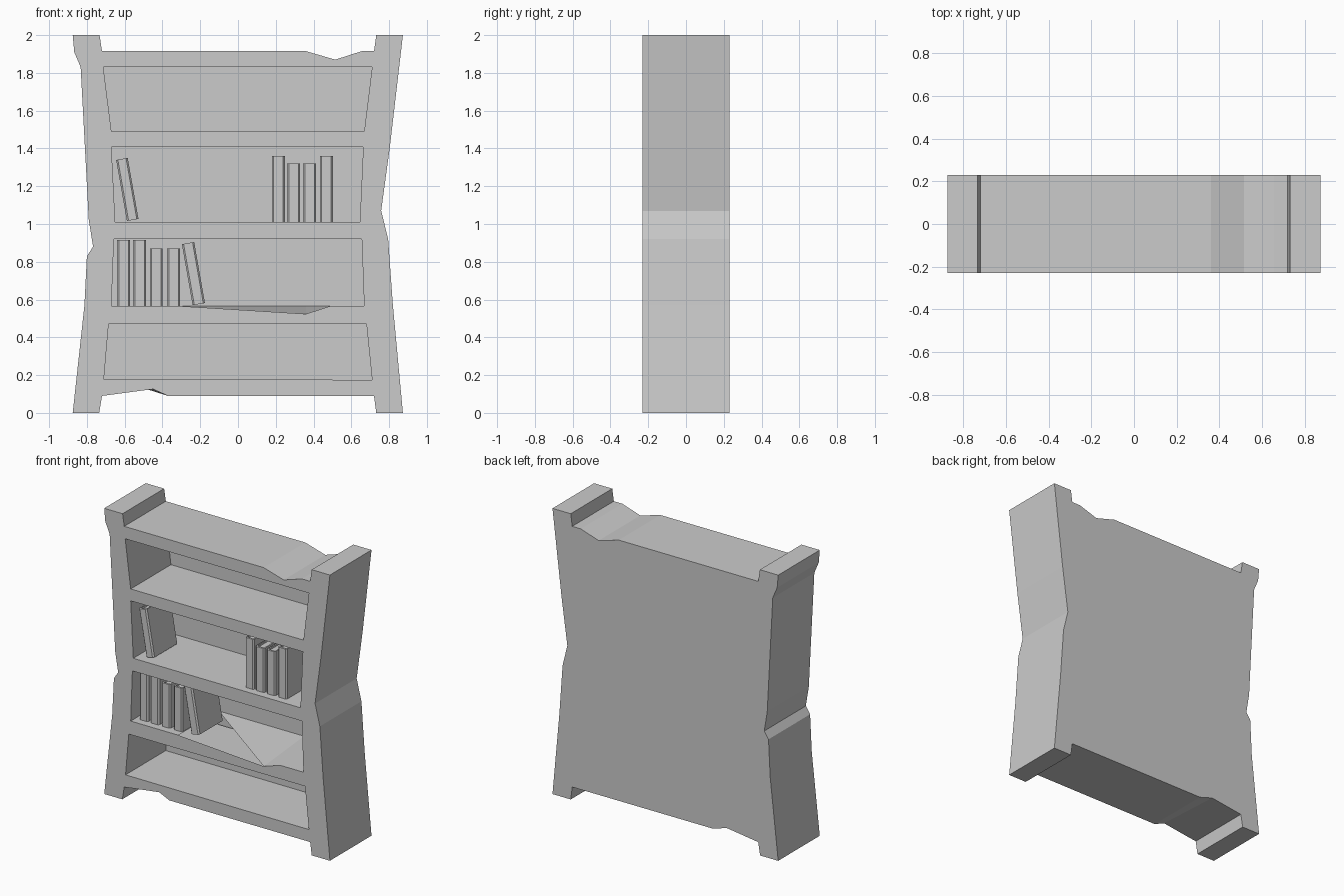
import bpy, bmesh, math
from mathutils import Matrix

if "Cube" in bpy.data.objects:
    bpy.data.objects.remove(bpy.data.objects["Cube"])


def prism(name, front, y0, y1, back=None):
    """Solid between a front (x, z) profile at y0 and a back profile at y1."""
    back = back or front
    bm = bmesh.new()
    f = [bm.verts.new((x, y0, z)) for x, z in front]
    b = [bm.verts.new((x, y1, z)) for x, z in back]
    bm.faces.new(f)
    bm.faces.new(b[::-1])
    n = len(f)
    for i in range(n):
        j = (i + 1) % n
        bm.faces.new((f[j], f[i], b[i], b[j]))
    bmesh.ops.recalc_face_normals(bm, faces=bm.faces)
    me = bpy.data.meshes.new(name)
    bm.to_mesh(me)
    bm.free()
    ob = bpy.data.objects.new(name, me)
    bpy.context.collection.objects.link(ob)
    return ob


# Carcass: crooked outline with dented sides, top and plinth
outline = [(-.875, 0), (-.735, 0), (-.72, .09), (-.45, .126), (-.37, .09),
           (.72, .09), (.732, 0), (.873, 0), (.82, .57), (.795, .92),
           (.758, 1.07), (.803, 1.40), (.873, 2), (.732, 2), (.72, 1.915),
           (.655, 1.915), (.515, 1.87), (.36, 1.915), (-.72, 1.915),
           (-.733, 2), (-.875, 2), (-.867, 1.91), (-.833, 1.83),
           (-.79, 1.02), (-.767, .88), (-.80, .83), (-.813, .57)]
outline_back = list(outline)
outline_back[3] = (-.475, .123)
case = prism("bookcase", outline, -.23, .23, outline_back)

# Compartments; the third has a dip worn into the shelf's front edge
BACK = .215
openings = [
    [(-.71, .178), (.71, .175), (.68, .47), (-.685, .47)],
    [(-.67, .565), (-.30, .565), (.36, .523), (.49, .565), (.668, .565),
     (.655, .92), (-.657, .92)],
    [(-.65, 1.01), (.645, 1.01), (.663, 1.407), (-.67, 1.407)],
    [(-.67, 1.49), (.668, 1.49), (.71, 1.83), (-.713, 1.83)],
]
cutters = []
for i, pts in enumerate(openings):
    back = [(x, .565 if z < .565 else z) for x, z in pts] if i == 1 else None
    c = prism("compartment_cutter", pts, -.24, BACK, back)
    c.hide_render = True
    cutters.append(c)
    m = case.modifiers.new("compartment", 'BOOLEAN')
    m.operation, m.solver, m.object = 'DIFFERENCE', 'EXACT', c
dg = bpy.context.evaluated_depsgraph_get()
result = bpy.data.meshes.new_from_object(case.evaluated_get(dg))
case.modifiers.clear()
case.data = result
for c in cutters:
    bpy.data.objects.remove(c)


# Books: wrapped cover with chamfered spine, plus a recessed page block
def book(x, z, h, lean=0.0, w=.068, d=.26, t=.009):
    mat = Matrix.Translation((x, -.18, z)) @ Matrix.Rotation(lean, 4, 'Y')
    plan = [(0, .01), (t, 0), (w - t, 0), (w, .01), (w, d), (w - t, d),
            (w - t, .014), (t, .014), (t, d), (0, d)]
    pages = [(t, .014), (w - t, .014), (w - t, d - .012), (t, d - .012)]
    for name, pts, z0, z1 in (("book_cover", plan, 0, h),
                              ("book_pages", pages, .012, h - .012)):
        ob = prism(name, pts, z0, z1)
        # profile drawn in plan, so swap y and z to stand it upright
        for v in ob.data.vertices:
            v.co = mat @ v.co.xzy
        ob.data.flip_normals()


for x, h in ((.18, .35), (.26, .308), (.345, .308), (.434, .35)):
    book(x, 1.011, h)
for x, h in ((-.64, .348), (-.555, .348), (-.467, .305), (-.375, .305)):
    book(x, .566, h)
# Leaning books
book(-.588, 1.016, .328, math.radians(-10), w=.062)
book(-.240, .570, .328, math.radians(-10), w=.066)
